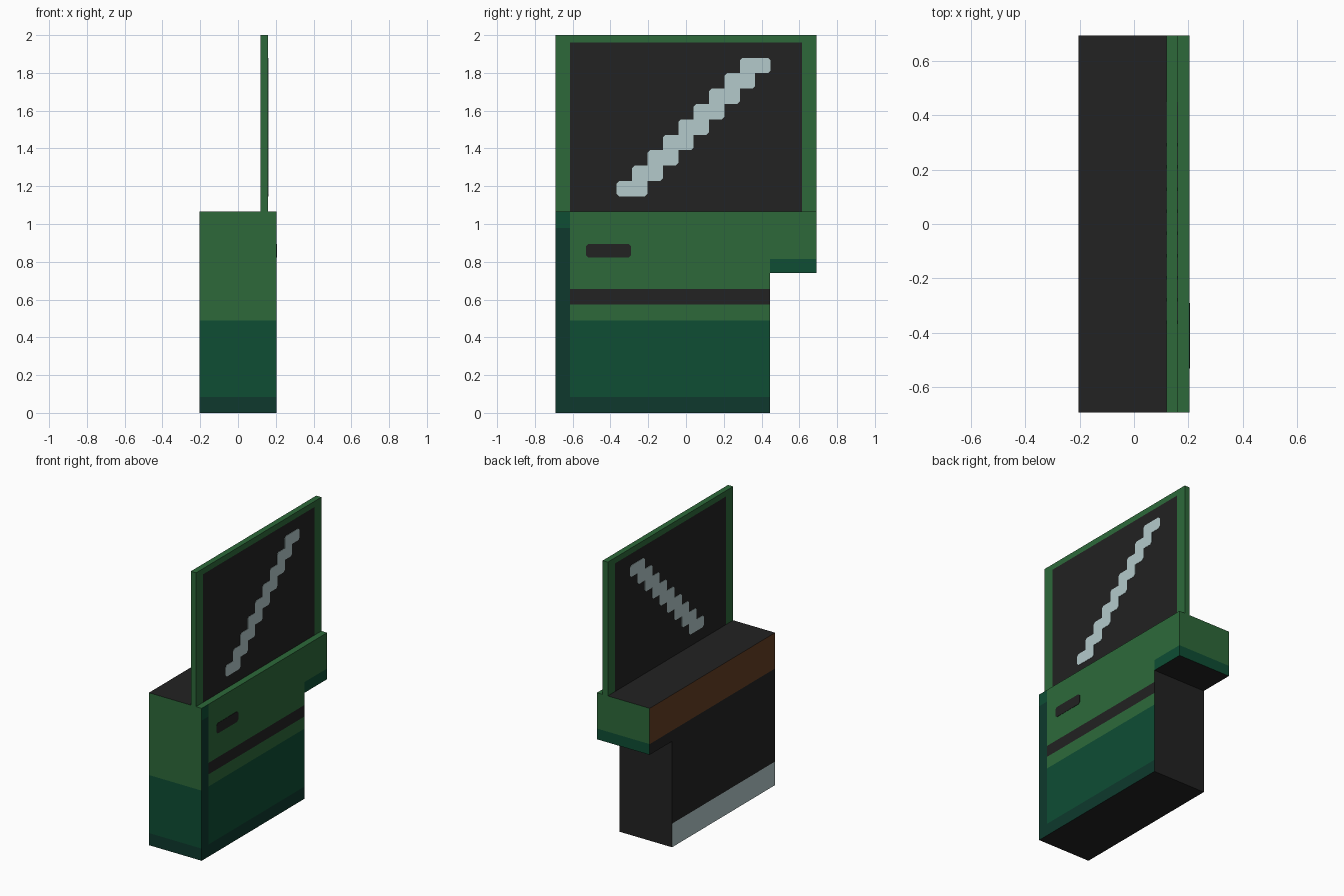
import bpy, bmesh
from mathutils import Vector

if "Cube" in bpy.data.objects:
    bpy.data.objects.remove(bpy.data.objects["Cube"])


def lin(c):
    c /= 255
    return c / 12.92 if c <= 0.04045 else ((c + 0.055) / 1.055) ** 2.4


PALETTE = {"green": (45, 105, 58), "dark green": (14, 77, 52), "deep green": (14, 57, 45),
           "black": (34, 34, 34), "brown": (102, 63, 35), "pale grey": (180, 202, 203)}
MATS = []
for name, rgb in PALETTE.items():
    m = bpy.data.materials.new(name)
    m.diffuse_color = (*[lin(c) for c in rgb], 1)
    m.use_nodes = True
    m.node_tree.nodes["Principled BSDF"].inputs["Base Color"].default_value = m.diffuse_color
    MATS.append(m)
GREEN, DARK, DEEP, BLACK, BROWN, PALE = range(6)

X, Y = 0.204, 0.692          # half thickness and half length of the door
SILL = 1.065                 # height where the window starts
NOTCH_Y, NOTCH_Z = 0.445, 0.74
FRAME_Y = 0.615
PANE = (0.12, 0.16)          # window thickness range


def extrude_profile(faces, x0, x1):
    """Solid from connected (y, z) outlines, swept along x."""
    bm = bmesh.new()
    made = [bm.faces.new([bm.verts.new((x0, y, z)) for y, z in f]) for f in faces]
    bmesh.ops.remove_doubles(bm, verts=bm.verts[:], dist=1e-5)
    out = bmesh.ops.extrude_face_region(bm, geom=bm.faces[:], use_keep_orig=True)
    for v in out["geom"]:
        if isinstance(v, bmesh.types.BMVert):
            v.co.x = x1
    bmesh.ops.recalc_face_normals(bm, faces=bm.faces[:])
    return bm


def cut(bm, axis, values):
    n = Vector([float(i == axis) for i in range(3)])
    for v in values:
        bmesh.ops.bisect_plane(bm, geom=bm.verts[:] + bm.edges[:] + bm.faces[:],
                               plane_co=n * v, plane_no=n, dist=1e-5)


def finish(bm, name, rule):
    bm.normal_update()
    for f in bm.faces:
        f.material_index = rule(f.normal, f.calc_center_median())
    me = bpy.data.meshes.new(name)
    bm.to_mesh(me)
    bm.free()
    for m in MATS:
        me.materials.append(m)
    ob = bpy.data.objects.new(name, me)
    bpy.context.collection.objects.link(ob)


# Door body: main slab plus the rear overhang
main = [(-Y, 0), (NOTCH_Y, 0), (NOTCH_Y, NOTCH_Z), (NOTCH_Y, SILL), (-Y, SILL)]
overhang = [(NOTCH_Y, NOTCH_Z), (Y, NOTCH_Z), (Y, SILL), (NOTCH_Y, SILL)]
body = extrude_profile([main, overhang], -X, X)
cut(body, 0, [PANE[0]])
cut(body, 1, [-FRAME_Y, NOTCH_Y])
cut(body, 2, [0.085, 0.165, 0.49, 0.575, 0.655, NOTCH_Z, 0.815, 0.98])


def body_rule(n, c):
    if n.z > 0.5:                                  # sill
        return GREEN if c.x > PANE[0] else BLACK
    if n.z < -0.5:                                 # underside
        return BLACK
    if n.x < -0.5:                                 # inner trim
        return BROWN if c.z > 0.815 else BLACK if c.z > 0.165 else PALE
    if n.y > 0.5:                                  # rear
        return BLACK if c.y < Y - 0.05 else GREEN if c.z > 0.815 else DARK
    if n.x > 0.5:                                  # outer panel
        if c.y < -FRAME_Y:
            return DARK if c.z > 0.98 else DEEP
        if c.y > NOTCH_Y:
            return GREEN if c.z > 0.815 else DARK
        if 0.575 < c.z < 0.655:
            return BLACK
    return GREEN if c.z > 0.49 else DARK if c.z > 0.085 else DEEP


finish(body, "door_body", body_rule)

# Window: thin panel with a frame around the dark glass on both sides
pane = extrude_profile([[(-Y, SILL), (Y, SILL), (Y, 2), (-Y, 2)]], *PANE)
cut(pane, 1, [-FRAME_Y, FRAME_Y])
cut(pane, 2, [1.96])
finish(pane, "window", lambda n, c: BLACK if abs(n.x) > 0.5 and abs(c.y) < FRAME_Y
       and c.z < 1.96 else GREEN)


def plate(y0, y1, z0, z1, corners):
    """Outline with clipped corners; corners lists bl, br, tr, tl flags."""
    k = 0.013
    pts = []
    spec = [(y0, z0, (0, k), (k, 0)), (y1, z0, (-k, 0), (0, k)),
            (y1, z1, (0, -k), (-k, 0)), (y0, z1, (k, 0), (0, -k))]
    for (y, z, a, b), clip in zip(spec, corners):
        pts += [(y + a[0], z + a[1]), (y + b[0], z + b[1])] if clip else [(y, z)]
    return pts


# Door handle
finish(extrude_profile([plate(-0.53, -0.29, 0.823, 0.895, (1, 1, 1, 1))], X - 0.002, X + 0.002),
       "handle", lambda n, c: BLACK)

# Stepped glint across the glass, on each side
STEP, ROWS = 0.0815, 9
for side, x in (("outer", PANE[1]), ("inner", PANE[0])):
    for i in range(ROWS):
        y, z = 0.285 - STEP * i, 1.88 - STEP * i
        outline = plate(y, y + 2 * STEP, z - STEP, z, (i == ROWS - 1, 1, i == 0, 1))
        finish(extrude_profile([outline], x - 0.002, x + 0.002),
               f"glint_{side}_{i + 1}", lambda n, c: PALE)
